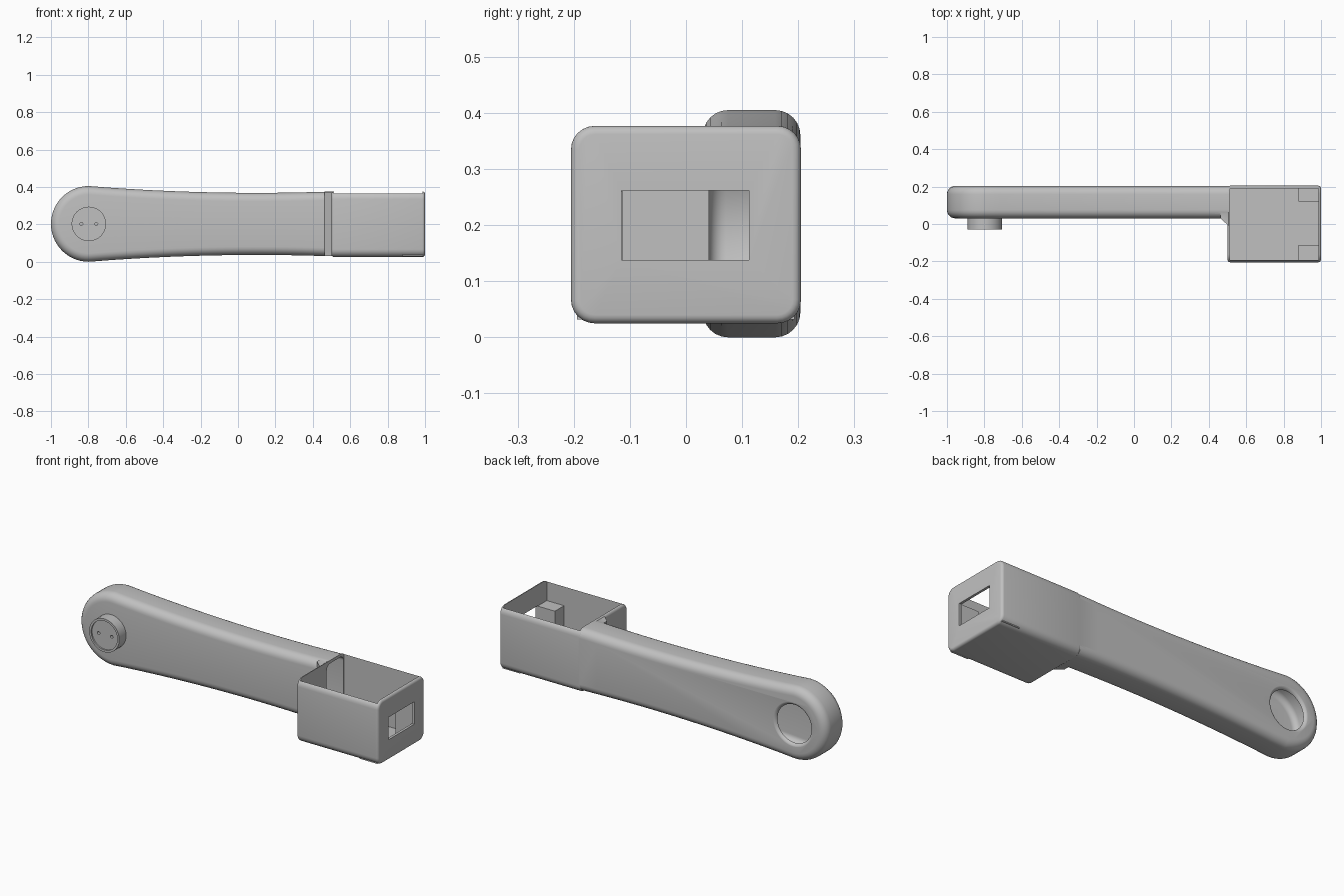
import bpy, bmesh, math
from mathutils import Matrix, Vector

if "Cube" in bpy.data.objects:
    bpy.data.objects.remove(bpy.data.objects["Cube"])

MID_Z = 0.2025
END_X = -0.7975

grey = bpy.data.materials.new("plain_grey")
grey.use_nodes = True
grey.diffuse_color = (0.53, 0.53, 0.53, 1)
grey.node_tree.nodes["Principled BSDF"].inputs["Base Color"].default_value = (0.53, 0.53, 0.53, 1)


def finish(name, bm):
    bmesh.ops.recalc_face_normals(bm, faces=bm.faces)
    mesh = bpy.data.meshes.new(name)
    bm.to_mesh(mesh)
    bm.free()
    obj = bpy.data.objects.new(name, mesh)
    bpy.context.scene.collection.objects.link(obj)
    mesh.materials.append(grey)
    return obj


def activate(obj):
    for other in bpy.context.selected_objects:
        other.select_set(False)
    obj.select_set(True)
    bpy.context.view_layer.objects.active = obj


def combine(target, other, operation):
    activate(target)
    mod = target.modifiers.new(operation, "BOOLEAN")
    mod.operation = operation
    mod.solver = "EXACT"
    mod.object = other
    bpy.ops.object.modifier_apply(modifier=mod.name)
    bpy.data.objects.remove(other)


def smooth(obj):
    activate(obj)
    bpy.ops.object.shade_smooth_by_angle(angle=math.radians(32))


def round_edges(bm, edges, radius, segments=6):
    bmesh.ops.bevel(bm, geom=edges, offset=radius, offset_type="OFFSET",
                    segments=segments, profile=0.5, affect="EDGES", clamp_overlap=True)


def box(name, low, high, long_radius=0, end_radius=0):
    bm = bmesh.new()
    bmesh.ops.create_cube(bm, size=1)
    low, high = Vector(low), Vector(high)
    for v in bm.verts:
        v.co = (low + high) / 2 + v.co * (high - low)
    if long_radius:
        along_x = [e for e in bm.edges if abs(e.verts[0].co.x - e.verts[1].co.x) > 0.1]
        round_edges(bm, along_x, long_radius)
        bm.normal_update()
        rim = [e for e in bm.edges if sum(abs(f.normal.x) > 0.9 for f in e.link_faces) == 1]
        round_edges(bm, rim, end_radius, 4)
    return finish(name, bm)


def prism(name, outline, axis_vector, rim_radius=0):
    bm = bmesh.new()
    face = bm.faces.new([bm.verts.new(p) for p in outline])
    result = bmesh.ops.extrude_face_region(bm, geom=[face], use_keep_orig=True)
    moved = [v for v in result["geom"] if isinstance(v, bmesh.types.BMVert)]
    bmesh.ops.translate(bm, verts=moved, vec=axis_vector)
    bmesh.ops.recalc_face_normals(bm, faces=bm.faces)
    bm.normal_update()
    if rim_radius:
        rim = [e for e in bm.edges if sum(abs(f.normal.y) > 0.9 for f in e.link_faces) == 1]
        round_edges(bm, rim, rim_radius)
    return finish(name, bm)


def arm(name, inset, y0, y1, rim_radius):
    # round end followed by a gently waisted bar
    def half(x):
        return 0.166 + 0.0365 * ((min(x, 0.5) - 0.1) / 0.9) ** 2 - inset
    radius = 0.2025 - inset
    xs = [END_X + 0.08 + i * (0.6 - END_X - 0.08) / 20 for i in range(21)]
    arc = [math.pi * (0.5 + i / 28) for i in range(29)]
    pts = [(x, y0, MID_Z + half(x)) for x in reversed(xs)]
    pts += [(END_X + radius * math.cos(a), y0, MID_Z + radius * math.sin(a)) for a in arc]
    pts += [(x, y0, MID_Z - half(x)) for x in xs]
    return prism(name, pts, (0, y1 - y0, 0), rim_radius)


def lathe(name, profile, x=END_X, segments=48):
    # closed solid of revolution about the y direction; profile holds (radius, y)
    bm = bmesh.new()
    rings = []
    for radius, y in profile:
        rings.append([bm.verts.new((x + radius * math.cos(math.tau * i / segments), y,
                                    MID_Z + radius * math.sin(math.tau * i / segments)))
                      for i in range(segments)])
    for a, b in zip(rings, rings[1:]):
        for i in range(segments):
            j = (i + 1) % segments
            bm.faces.new((a[i], a[j], b[j], b[i]))
    bm.faces.new(rings[0])
    bm.faces.new(rings[-1])
    return finish(name, bm)


# outer body: arm, square housing and the sloped gusset between them
shell = box("handle_shell", (0.5, -0.205, 0.025), (1, 0.205, 0.377), 0.042, 0.015)
combine(shell, arm("arm", 0, 0.03, 0.204, 0.045), "UNION")
gusset = prism("gusset", [(0.462, 0.03, 0.031), (0.51, -0.013, 0.031),
                          (0.51, 0.08, 0.031), (0.462, 0.08, 0.031)], (0, 0, 0.341))
combine(shell, gusset, "UNION")

# hollow inside, open housing top and end window
combine(shell, box("housing_cavity", (0.514, -0.192, 0.038), (0.986, 0.191, 0.5)), "DIFFERENCE")
combine(shell, arm("arm_cavity", 0.015, 0.041, 0.189, 0.03), "DIFFERENCE")
combine(shell, box("window_cutter", (0.9, -0.115, 0.138), (1.1, 0.112, 0.262)), "DIFFERENCE")

# rounded-lip hole in the back of the arm
lip = [(0.105, 0.12)]
for step in range(7):
    a = math.pi / 2 * step / 6
    lip.append((0.125 - 0.02 * math.cos(a), 0.1845 + 0.02 * math.sin(a)))
lip.append((0.125, 0.23))
combine(shell, lathe("hole_cutter", lip), "DIFFERENCE")
smooth(shell)

# blocks inside the housing beside the window
for name, y0, y1 in (("front_block", -0.194, -0.112), ("back_block", 0.12, 0.193)):
    box(name, (0.88, y0, 0.032), (0.988, y1, 0.26))

# round boss on the front with a shallow dish and two pin holes
boss = lathe("front_boss", [(0.08, -0.022), (0.08, -0.03), (0.092, -0.03), (0.092, 0.036)])
for side in (-1, 1):
    pin = lathe("pin_cutter", [(0.008, -0.05), (0.008, 0.01)], END_X + side * 0.04, 16)
    pin.data.update()
    combine(boss, pin, "DIFFERENCE")
smooth(boss)
